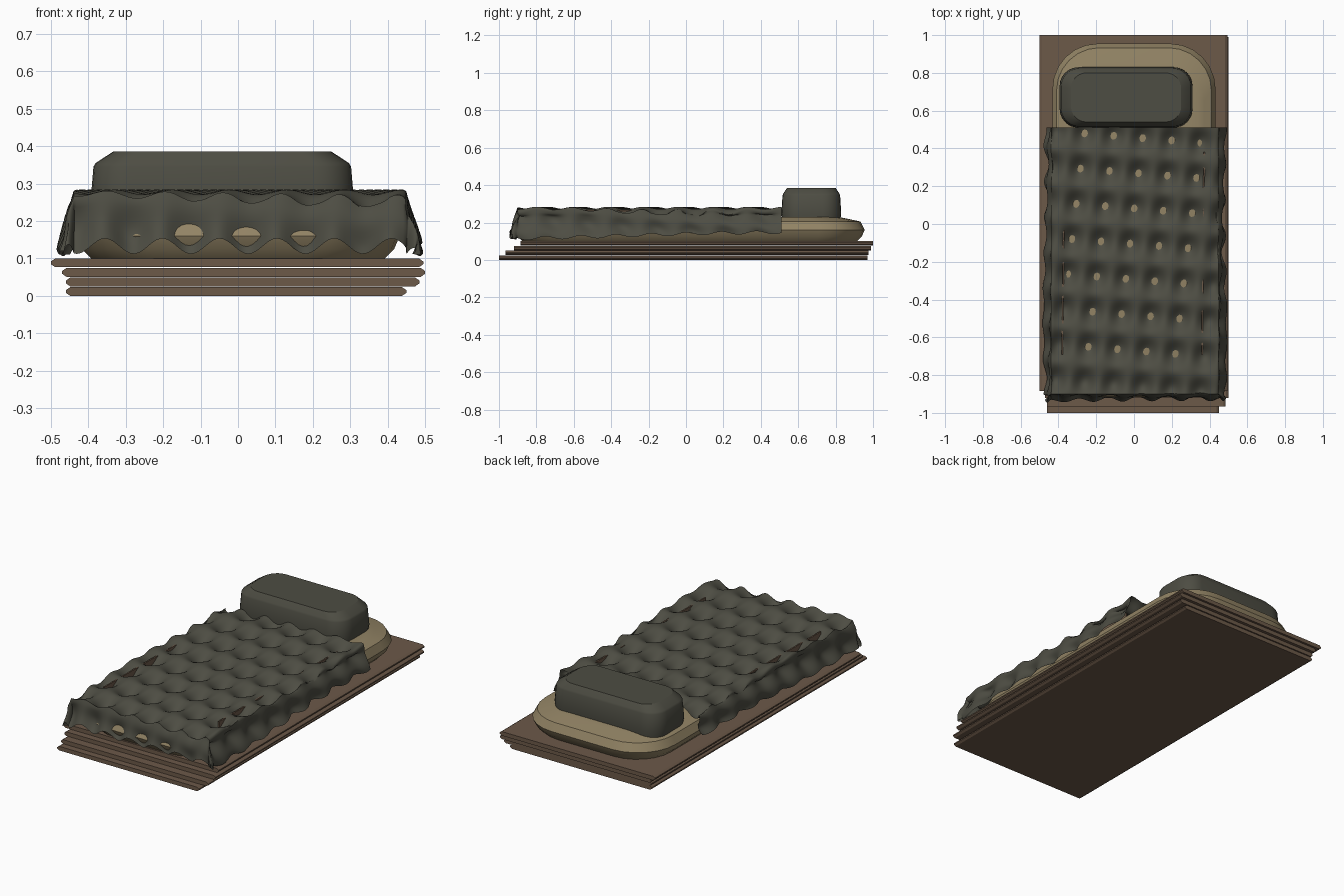
import bpy, bmesh
from math import cos, sin, pi, radians, copysign

cube = bpy.data.objects.get("Cube")
if cube:
    bpy.data.objects.remove(cube)


def material(name, rgb):
    m = bpy.data.materials.new(name)
    m.use_nodes = True
    m.diffuse_color = (*rgb, 1)
    m.node_tree.nodes["Principled BSDF"].inputs["Base Color"].default_value = (*rgb, 1)
    return m


CLOTH = material("dark olive cloth", (0.075, 0.074, 0.056))
LINEN = material("tan linen", (0.29, 0.23, 0.13))
WOOD = material("brown wood", (0.15, 0.10, 0.066))


def make(name, verts, faces, mat, smooth=None):
    mesh = bpy.data.meshes.new(name)
    mesh.from_pydata(verts, [], faces)
    bm = bmesh.new()
    bm.from_mesh(mesh)
    bmesh.ops.recalc_face_normals(bm, faces=bm.faces)
    bm.to_mesh(mesh)
    bm.free()
    mesh.materials.append(mat)
    ob = bpy.data.objects.new(name, mesh)
    bpy.context.collection.objects.link(ob)
    if smooth:
        bpy.ops.object.select_all(action='DESELECT')
        ob.select_set(True)
        bpy.context.view_layer.objects.active = ob
        bpy.ops.object.shade_smooth_by_angle(angle=radians(smooth))
    return ob


def loft(name, rings, mat, smooth=None):
    """Skin equal-length rings of points and cap both ends."""
    n = len(rings[0])
    verts = [p for ring in rings for p in ring]
    faces = [(i * n + j, i * n + (j + 1) % n, (i + 1) * n + (j + 1) % n, (i + 1) * n + j)
             for i in range(len(rings) - 1) for j in range(n)]
    faces += [tuple(range(n)), tuple(range(len(verts) - n, len(verts)))]
    return make(name, verts, faces, mat, smooth)


def rounded_ring(cx, cy, hx, hy, r, z, seg=6):
    ring = []
    for q, (sx, sy) in enumerate([(1, 1), (-1, 1), (-1, -1), (1, -1)]):
        for k in range(seg + 1):
            a = (q + k / seg) * pi / 2
            ring.append((cx + sx * (hx - r) + r * cos(a), cy + sy * (hy - r) + r * sin(a), z))
    return ring


def cushion(name, cx, cy, hx, hy, r, levels, mat):
    rings = [rounded_ring(cx, cy, hx - ix, hy - iy, r - 0.6 * min(ix, iy), z)
             for z, ix, iy in levels]
    return loft(name, rings, mat, 28)


# Stacked boards with bevelled long edges
boards = [(-0.46, 0.45, -1.0, 0.97), (-0.46, 0.485, -0.965, 0.975),
          (-0.47, 0.5, -0.92, 0.99), (-0.5, 0.495, -0.885, 1.0)]
for i, (x0, x1, y0, y1) in enumerate(boards):
    z0, h, c = i * 0.0255, 0.0235, 0.012
    outline = [(x0 + c, 0), (x1 - c, 0), (x1, 0.35), (x1, 0.65),
               (x1 - c, 1), (x0 + c, 1), (x0, 0.65), (x0, 0.35)]
    loft(f"base_board_{i + 1}", [[(x, y, z0 + h * t) for x, t in outline] for y in (y0, y1)], WOOD)

# Mattress
cushion("mattress", 0, 0.02, 0.432, 0.935, 0.24,
        [(0.1, 0.04, 0.04), (0.125, 0.015, 0.015), (0.16, 0, 0), (0.205, 0.022, 0.022),
         (0.222, 0.06, 0.1), (0.23, 0.085, 0.14)], LINEN)

# Pillow
cushion("pillow", -0.042, 0.67, 0.352, 0.16, 0.1,
        [(0.2, 0.008, 0.006), (0.25, 0, 0), (0.345, 0.008, 0.006), (0.355, 0.014, 0.01),
         (0.385, 0.06, 0.03)], CLOTH)

# Narrow side rails just under the blanket
for side, x in (("right", -0.38), ("left", 0.36)):
    loft(f"side_rail_{side}",
         [[(x + sx + 0.012 * k, y, z) for sx, z in
           ((-0.004, 0.11), (0.004, 0.11), (0.004, 0.266), (-0.004, 0.266))]
          for k, y in ((0, -0.69), (1, 0.38))], WOOD)

# Quilted blanket: flat top with skirts down both sides and the foot
HALF, FOOT, HEAD, DROP, TOP = 0.443, 0.9, 0.51, 0.172, 0.284


def quilt_dip(s, t):
    """Depth of the tufted pattern on the unrolled cloth."""
    u = (1 + cos(2 * pi * (s - 0.02 - 0.12 * (t - 0.28)) / 0.155)) / 2
    v = (1 + cos(2 * pi * (t - 0.27 + 0.08 * s) / 0.188)) / 2
    return 0.034 * u * v + 0.013 * u + 0.013 * v


def blanket_point(s, t):
    dx, dy = max(abs(s) - HALF, 0), max(-t - FOOT, 0)
    drop = max(dx, dy)
    turn = min(drop / 0.05, 1)
    dip = quilt_dip(s, t)
    x, y = min(abs(s), HALF), max(t, -FOOT)
    fall = drop
    if drop > 0:
        # Wavy hem: deep scallops at the foot, gentle ones along the sides
        wx, wy = dx / drop, dy / drop
        foot_lift = 0.12 + 0.12 * cos(2 * pi * (s + 0.36) / 0.153)
        side_lift = 0.1 + 0.05 * cos(2 * pi * t / 0.188) + 0.1 * sin(1.8 * (t + 0.3))
        fall *= 1 - (foot_lift if dy > dx else side_lift) * (1 - min(wx, wy))
        x += wx * (0.27 * drop - 0.65 * dip * turn)
        y -= wy * (0.27 * drop - 0.65 * dip * turn)
    return (copysign(x, s) + 0.005, y, TOP - fall - dip * (1 - turn))


NX, NY = 110, 112
s_max, t_min = HALF + DROP, -FOOT - DROP
verts = [blanket_point(-s_max + 2 * s_max * i / NX, t_min + (HEAD - t_min) * j / NY)
         for j in range(NY + 1) for i in range(NX + 1)]
faces = [(a, a + 1, a + NX + 2, a + NX + 1)
         for j in range(NY) for a in range(j * (NX + 1), j * (NX + 1) + NX)]
make("blanket", verts, faces, CLOTH, 60)
